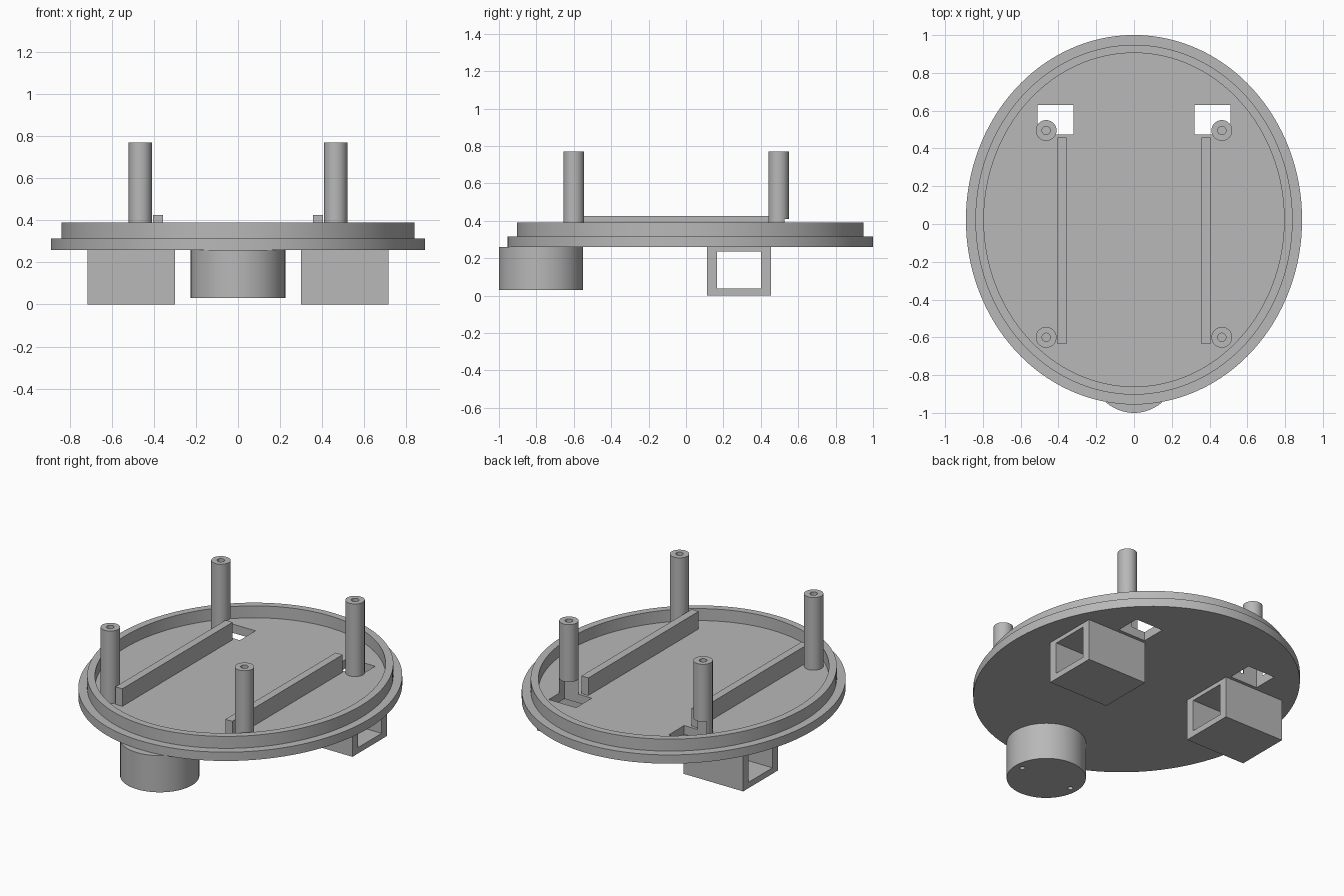
import bpy
import bmesh
import math

cube = bpy.data.objects.get("Cube")
if cube:
    bpy.data.objects.remove(cube, do_unlink=True)

grey = bpy.data.materials.new("plain grey")
grey.use_nodes = True
GREY = (0.48, 0.48, 0.48, 1)
grey.diffuse_color = GREY
grey.node_tree.nodes["Principled BSDF"].inputs["Base Color"].default_value = GREY

FLOOR = 0.315
PLATE_BOTTOM = 0.26


def make_object(name, bm):
    bmesh.ops.recalc_face_normals(bm, faces=bm.faces)
    mesh = bpy.data.meshes.new(name)
    bm.to_mesh(mesh)
    bm.free()
    mesh.materials.append(grey)
    obj = bpy.data.objects.new(name, mesh)
    bpy.context.collection.objects.link(obj)
    return obj


def ring_stack(name, x, y, rings, segments):
    """Closed solid through elliptical rings given as (rx, ry, z)."""
    bm = bmesh.new()
    loops = []
    for rx, ry, z in rings:
        angles = [math.tau * i / segments for i in range(segments)]
        loops.append([bm.verts.new((x + rx * math.cos(a), y + ry * math.sin(a), z)) for a in angles])
    for low, high in zip(loops, loops[1:]):
        for i in range(segments):
            j = (i + 1) % segments
            bm.faces.new((low[i], low[j], high[j], high[i]))
    bm.faces.new(loops[0][::-1])
    bm.faces.new(loops[-1])
    return make_object(name, bm)


def box(name, x0, x1, y0, y1, z0, z1):
    bm = bmesh.new()
    bmesh.ops.create_cube(bm, size=1)
    for v in bm.verts:
        v.co.x = x1 if v.co.x > 0 else x0
        v.co.y = y1 if v.co.y > 0 else y0
        v.co.z = z1 if v.co.z > 0 else z0
    return make_object(name, bm)


def cut(obj, cutter):
    mod = obj.modifiers.new("cut", "BOOLEAN")
    mod.operation = "DIFFERENCE"
    mod.solver = "EXACT"
    mod.object = cutter
    bpy.context.view_layer.objects.active = obj
    bpy.ops.object.modifier_apply(modifier=mod.name)


def smooth(obj):
    bpy.ops.object.select_all(action="DESELECT")
    obj.select_set(True)
    bpy.context.view_layer.objects.active = obj
    bpy.ops.object.shade_smooth_by_angle(angle=math.radians(30))


# Oval base plate with raised lip
plate = ring_stack("base_plate", 0, 0.0225, [
    (0.89, 0.978, PLATE_BOTTOM), (0.89, 0.978, FLOOR),
    (0.84, 0.926, FLOOR), (0.84, 0.926, 0.39),
    (0.795, 0.883, 0.39), (0.795, 0.883, FLOOR)], 128)

# Round front foot with two pin holes underneath
foot = ring_stack("front_foot", 0, -0.775,
                  [(0.225, 0.225, 0.03), (0.225, 0.225, PLATE_BOTTOM)], 64)

cutters = []
for side, s in (("left", 1), ("right", -1)):
    # Rectangular slot through the plate, also trimming the rear post
    slot = box("slot_cutter", *sorted((s * 0.32, s * 0.51)), 0.475, 0.63, 0.2, 0.41)
    cut(plate, slot)

    # Hollow screw posts
    for end, y in (("front", -0.6), ("rear", 0.495)):
        post = ring_stack(f"{end}_{side}_post", s * 0.465, y, [
            (0.055, 0.055, FLOOR), (0.055, 0.055, 0.77),
            (0.022, 0.022, 0.77), (0.022, 0.022, 0.45)], 40)
        if end == "rear":
            cut(post, slot)
        smooth(post)

    # Long floor rail
    box(f"{side}_rail", *sorted((s * 0.357, s * 0.405)), -0.635, 0.457, FLOOR, 0.425)

    # Square sleeve below the plate, open sideways
    sleeve = box(f"{side}_sleeve", *sorted((s * 0.30, s * 0.715)), 0.112, 0.455, 0, PLATE_BOTTOM)
    tunnel = box("tunnel_cutter", *sorted((s * 0.2, s * 0.8)), 0.165, 0.40, 0.037, 0.235)
    cut(sleeve, tunnel)

    pin = ring_stack("pin_cutter", s * 0.178, -0.775,
                     [(0.015, 0.015, 0), (0.015, 0.015, 0.13)], 16)
    cut(foot, pin)
    cutters += [slot, tunnel, pin]

smooth(plate)
smooth(foot)

for c in cutters:
    bpy.data.objects.remove(c, do_unlink=True)
